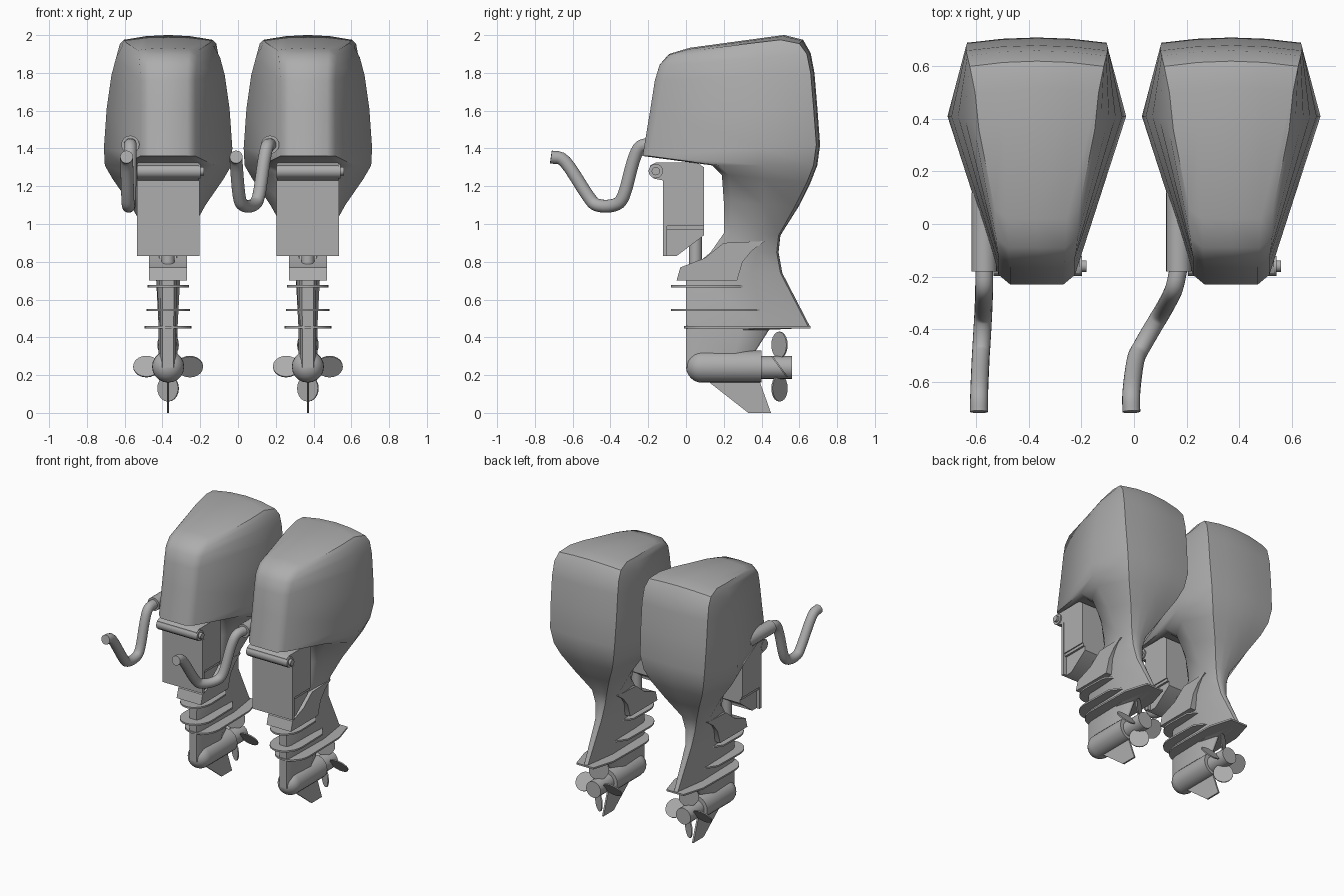
import bpy, bmesh, math
from mathutils import Vector, Matrix

cube = bpy.data.objects.get("Cube")
if cube:
    bpy.data.objects.remove(cube, do_unlink=True)

shade = 0.42
grey = bpy.data.materials.new("plain grey")
grey.use_nodes = True
grey.diffuse_color = (shade, shade, shade, 1)
grey.node_tree.nodes["Principled BSDF"].inputs["Base Color"].default_value = (shade, shade, shade, 1)


def finish(name, bm, x, angle=40):
    bmesh.ops.recalc_face_normals(bm, faces=bm.faces)
    mesh = bpy.data.meshes.new(name)
    bm.to_mesh(mesh)
    bm.free()
    mesh.materials.append(grey)
    ob = bpy.data.objects.new(name, mesh)
    bpy.context.collection.objects.link(ob)
    ob.location.x = x
    bpy.ops.object.select_all(action='DESELECT')
    ob.select_set(True)
    bpy.context.view_layer.objects.active = ob
    bpy.ops.object.shade_smooth_by_angle(angle=math.radians(angle))


def loft(bm, rings, cap=True):
    rows = [[bm.verts.new(p) for p in ring] for ring in rings]
    for a, b in zip(rows, rows[1:]):
        for i in range(len(a)):
            j = (i + 1) % len(a)
            bm.faces.new((a[i], a[j], b[j], b[i]))
    if cap:
        bm.faces.new(rows[0])
        bm.faces.new(rows[-1])
    return rows


def side_prism(name, x, profile, half):
    """Side profile of (y, z) points, extruded across x."""
    bm = bmesh.new()
    loft(bm, [[(side * half, y, z) for y, z in profile] for side in (-1, 1)])
    finish(name, bm, x)


def side_box(name, x, y_range, z_range, half):
    (front, back), (low, high) = y_range, z_range
    side_prism(name, x, [(front, low), (back, low), (back, high), (front, high)], half)


def flat_plate(name, x, outline, z, thick=0.012):
    """Right half of a plan outline, mirrored and given thickness."""
    points = outline + [(-px, py) for px, py in reversed(outline) if px > 0.001]
    bm = bmesh.new()
    loft(bm, [[(px, py, z + side * thick / 2) for px, py in points] for side in (-1, 1)])
    finish(name, bm, x)


def tube(name, x, path, radii, sides=20):
    """Round tube along a path, with one radius or a radius at each point."""
    path = [Vector(p) for p in path]
    if not isinstance(radii, list):
        radii = [radii] * len(path)
    rings = []
    for i, (point, radius) in enumerate(zip(path, radii)):
        along = (path[min(i + 1, len(path) - 1)] - path[max(i - 1, 0)]).normalized()
        up = Vector((1, 0, 0)) if abs(along.x) < 0.9 else Vector((0, 0, 1))
        u = (up - along * up.dot(along)).normalized()
        v = along.cross(u)
        angles = [math.tau * k / sides for k in range(sides)]
        rings.append([point + radius * (u * math.cos(a) + v * math.sin(a)) for a in angles])
    bm = bmesh.new()
    loft(bm, rings)
    finish(name, bm, x)


def smooth_path(points, steps=4):
    """Round the corners of a path by spline interpolation."""
    p = [Vector(q) for q in points]
    p = [2 * p[0] - p[1]] + p + [2 * p[-1] - p[-2]]
    out = []
    for a, b, c, d in zip(p, p[1:], p[2:], p[3:]):
        for k in range(steps):
            t = k / steps
            out.append(b + t / 2 * (c - a + t * (2 * a - 5 * b + 4 * c - d + t * (3 * (b - c) + d - a))))
    return out + [p[-2]]


def body_ring(yf, zf, wf, wm, yr, zr, wr):
    """Section through front edge, widest side point and bowed rear edge."""
    ym = min(0.41, yf + 0.7 * (yr - yf))
    zm = zf + (zr - zf) * (ym - yf) / (yr - yf)
    crown = max(0, zr - 1.88) * 0.27
    bulge = 0.02 if zr > 1 else 0.01
    front = [(t * wf, yf + 0.12 * max(0, abs(t) - 0.7), zf + crown / 2 * (1 - t * t))
             for t in (-1, -0.7, 0, 0.7, 1)]
    rear = [(t * wr, yr + bulge * (1 - t * t), zr + crown * (1 - t * t))
            for t in (1, 0.5, 0, -0.5, -1)]
    return front + [(wm, ym, zm)] + rear + [(-wm, ym, zm)]


# cowl down to leg: front y, z, half width; side half width; rear y, z, half width
SECTIONS = [
    (.02, 1.92, .16, .22, .5, 1.975, .235),
    (-.09, 1.89, .155, .245, .6, 1.955, .255),
    (-.14, 1.84, .15, .275, .64, 1.9, .265),
    (-.165, 1.76, .145, .3, .66, 1.8, .27),
    (-.19, 1.6, .145, .325, .675, 1.62, .27),
    (-.23, 1.36, .145, .34, .69, 1.42, .265),
    (.14, 1.31, .245, .335, .675, 1.31, .245),
    (.19, 1.26, .19, .295, .64, 1.22, .21),
    (.2, 1.12, .12, .2, .575, 1.09, .14),
    (.2, .95, .085, .11, .49, .94, .06),
    (.13, .85, .07, .085, .48, .85, .04),
    (0, .74, .045, .065, .5, .74, .025),
    (0, .45, .042, .05, .65, .45, .015),
    (0, .44, .042, .05, .43, .44, .012),
    (0, .24, .042, .05, .36, .33, .012),
]


def engine_body(x):
    bm = bmesh.new()
    rows = loft(bm, [body_ring(*s) for s in SECTIONS], cap=False)
    top = rows[0]
    for i in range(4):
        bm.faces.new((top[i], top[i + 1], top[9 - i], top[10 - i]))
    bm.faces.new(top[4:7])
    bm.faces.new((top[0], top[10], top[11]))
    bm.faces.new(rows[-1])
    finish("cowl_and_leg", bm, x)


def propeller(x):
    tube("propeller_hub", x, [(0, .39, .24), (0, .56, .24)], .06)
    bm = bmesh.new()
    pitch = Matrix.Rotation(math.radians(36), 4, 'Z')
    for k in range(4):
        place = Matrix.Translation((0, .495, .245)) @ Matrix.Rotation(k * math.pi / 2, 4, 'Y') @ pitch
        angles = [math.tau * n / 20 for n in range(20)]
        loft(bm, [[place @ Vector((.068 * math.sin(a), side * .004, .115 + .07 * math.cos(a)))
                   for a in angles] for side in (-1, 1)])
    finish("propeller_blades", bm, x)


def lower_unit(x):
    # bullet-shaped gear case with a skeg below it
    radius = 0.085
    angles = [math.pi / 2 * (k + 0.3) / 6.3 for k in range(7)]
    tube("gear_case", x,
         [(0, radius * (1 - math.cos(a)), .245) for a in angles] + [(0, .4, .245)],
         [radius * math.sin(a) for a in angles] + [radius])
    side_prism("skeg", x, [(.1, .18), (.33, 0), (.45, 0), (.385, .18)], .006)
    # round-nosed plates round the leg
    for z, half, nose, back, tail in ((.67, .11, -.08, .32, .04), (.545, .115, -.08, .41, .04),
                                      (.453, .125, -.01, .66, .07)):
        bow = [(half * math.sin(a), nose + .14 * (1 - math.cos(a))) for a in angles]
        flat_plate("leg_plate", x, [(0, nose)] + bow + [(half * .95, back * .75), (tail, back)], z)
    # stepped collar
    side_prism("leg_collar", x, [(-.05, .7), (-.03, .77), (.1, .82), (.2, .9), (.42, .91),
                                 (.35, .86), (.3, .8), (.27, .7)], .1)


def mount(x):
    # upper block with a forward ear, narrower lower block, full-width front plate
    side_prism("mount_block", x, [(-.12, .99), (-.12, 1.23), (-.17, 1.24), (-.195, 1.27), (-.19, 1.31),
                                  (-.16, 1.325), (.06, 1.325), (.095, 1.3), (.095, .99)], .163)
    side_prism("mount_lower_block", x, [(-.11, .83), (-.05, .83), (.095, .94), (.095, 1), (-.11, 1)], .14)
    side_box("mount_front_plate", x, (-.122, -.1), (.83, 1.23), .165)
    side_box("mount_rail", x, (-.1, .095), (.97, 1), .155)
    tube("tilt_tube", x, [(-.165, -.16, 1.28), (.172, -.16, 1.28)], .038)
    tube("tilt_pin", x, [(0, -.16, 1.28), (.19, -.16, 1.28)], .022)
    tube("swivel_post", x, [(0, .05, .72), (0, .05, 1)], .035)


def tiller(x, swing):
    """Bent handle; swing gives its sideways drift for a distance forward."""
    tube("tiller_socket", x, [(0, .12, 1.42), (0, -.18, 1.42)], .048)
    bends = [(-.17, 1.42), (-.24, 1.41), (-.28, 1.33), (-.33, 1.15), (-.38, 1.1),
             (-.47, 1.1), (-.52, 1.15), (-.64, 1.33), (-.715, 1.355)]
    path = [(swing(-y), y, z) for y, z in bends]
    tube("tiller_handle", x, smooth_path(path), .034)


def ease(low, high, value):
    t = min(1, max(0, (value - low) / (high - low)))
    return t * t * (3 - 2 * t)


for x in (-.37, .37):
    engine_body(x)
    lower_unit(x)
    propeller(x)
    mount(x)
tiller(-.57, lambda d: -.02 * ease(.2, .7, d))
tiller(.17, lambda d: -.18 * ease(.16, .6, d))
